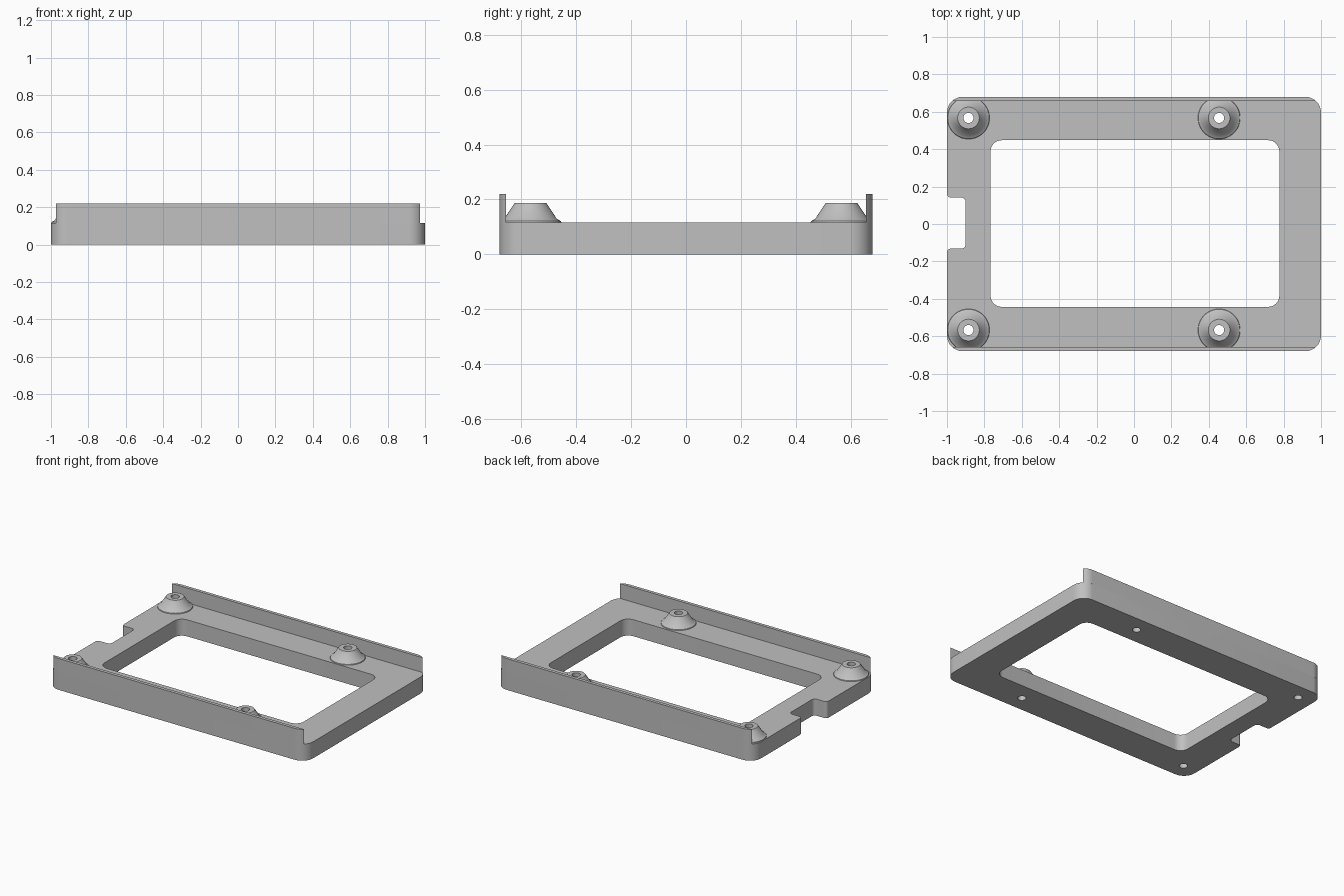
import bpy, bmesh
from math import sin, cos, asin, pi, radians
from mathutils import Vector

cube = bpy.data.objects.get("Cube")
if cube:
    bpy.data.objects.remove(cube)

LENGTH, WIDTH, TOP, RIM = 1.0, 0.68, 0.116, 0.22   # half length, half width, heights
CORNER, WALL_Y, HOLE = 0.085, 0.657, 0.027
POSTS = [(x, y) for x in (-0.885, 0.455) for y in (-0.567, 0.567)]

grey = bpy.data.materials.new("light grey plastic")
grey.use_nodes = True
grey.diffuse_color = (0.53, 0.53, 0.53, 1)
grey.node_tree.nodes["Principled BSDF"].inputs["Base Color"].default_value = (0.53, 0.53, 0.53, 1)


def fillet(corners, steps=8):
    """Round each (x, y, radius) right-angled corner of a polygon."""
    out = []
    for i, (x, y, r) in enumerate(corners):
        p = Vector((x, y))
        a = (Vector(corners[i - 1][:2]) - p).normalized()
        b = (Vector(corners[(i + 1) % len(corners)][:2]) - p).normalized()
        centre = p + (a + b) * r
        for k in range(steps + 1):
            t = k / steps * pi / 2
            out.append(centre - b * r * cos(t) - a * r * sin(t))
    return out


def circle(cx, cy, r, n=32):
    return [Vector((cx + r * cos(2 * pi * i / n), cy + r * sin(2 * pi * i / n))) for i in range(n)]


def finish(obj):
    obj.data.materials.clear()
    obj.data.materials.append(grey)
    bpy.ops.object.select_all(action='DESELECT')
    obj.select_set(True)
    bpy.context.view_layer.objects.active = obj
    bpy.ops.object.shade_smooth_by_angle(angle=radians(30))


def slab(name, loops, z0, z1):
    """Extrude an outline, with any inner loops as holes, between two heights."""
    curve = bpy.data.curves.new(name, 'CURVE')
    curve.dimensions = '2D'
    curve.fill_mode = 'BOTH'
    curve.extrude = (z1 - z0) / 2
    for loop in loops:
        spline = curve.splines.new('POLY')
        spline.points.add(len(loop) - 1)
        for point, co in zip(spline.points, loop):
            point.co = (co.x, co.y, 0, 1)
        spline.use_cyclic_u = True
    obj = bpy.data.objects.new(name, curve)
    bpy.context.collection.objects.link(obj)
    bpy.ops.object.select_all(action='DESELECT')
    obj.select_set(True)
    bpy.context.view_layer.objects.active = obj
    bpy.ops.object.convert(target='MESH')
    obj = bpy.context.view_layer.objects.active
    bm = bmesh.new()
    bm.from_mesh(obj.data)
    bmesh.ops.translate(bm, verts=bm.verts, vec=(0, 0, (z0 + z1) / 2))
    bmesh.ops.remove_doubles(bm, verts=bm.verts, dist=1e-5)
    bmesh.ops.recalc_face_normals(bm, faces=bm.faces)
    bm.to_mesh(obj.data)
    bm.free()
    finish(obj)
    return obj


def lathe(name, profile, x, y, n=48):
    """Spin a closed (radius, z) profile around a vertical axis."""
    mesh = bpy.data.meshes.new(name)
    bm = bmesh.new()
    rings = [[bm.verts.new((x + r * cos(2 * pi * i / n), y + r * sin(2 * pi * i / n), z))
              for i in range(n)] for r, z in profile]
    for j, ring in enumerate(rings):
        prev = rings[j - 1]
        for i in range(n):
            k = (i + 1) % n
            bm.faces.new((prev[i], prev[k], ring[k], ring[i]))
    bmesh.ops.recalc_face_normals(bm, faces=bm.faces)
    bm.to_mesh(mesh)
    bm.free()
    obj = bpy.data.objects.new(name, mesh)
    bpy.context.collection.objects.link(obj)
    finish(obj)


# Base frame: rounded outline with an end notch, a large window and screw holes
outline = fillet([
    (LENGTH, -WIDTH, CORNER), (LENGTH, WIDTH, CORNER), (-LENGTH, WIDTH, CORNER),
    (-LENGTH, 0.142, 0.02), (-0.9, 0.142, 0.025),
    (-0.9, -0.132, 0.025), (-LENGTH, -0.132, 0.02), (-LENGTH, -WIDTH, CORNER)])
window = fillet([(0.777, -0.443, 0.06), (0.777, 0.448, 0.06),
                 (-0.767, 0.448, 0.06), (-0.767, -0.443, 0.06)])
slab("base_frame", [outline, window] + [circle(x, y, HOLE) for x, y in POSTS], 0, TOP)

# Side walls follow the rounded ends of the frame
start = asin((WALL_Y - WIDTH + CORNER) / CORNER)
arc = [start + (pi / 2 - start) * i / 8 for i in range(9)]
right_end = [(LENGTH - CORNER + CORNER * cos(t), WIDTH - CORNER + CORNER * sin(t)) for t in arc]
wall = right_end + [(-x, y) for x, y in reversed(right_end)]
for name, side in (("front_wall", -1), ("back_wall", 1)):
    slab(name, [[Vector((x, side * y)) for x, y in wall]], TOP, RIM)

# Flared mounting posts with a through hole
flare = [(HOLE, TOP), (0.113, TOP), (0.111, 0.121), (0.096, 0.129),
         (0.064, 0.178), (0.058, 0.187), (HOLE, 0.187)]
for i, (x, y) in enumerate(POSTS):
    lathe(f"mounting_post_{i + 1}", flare, x, y)
